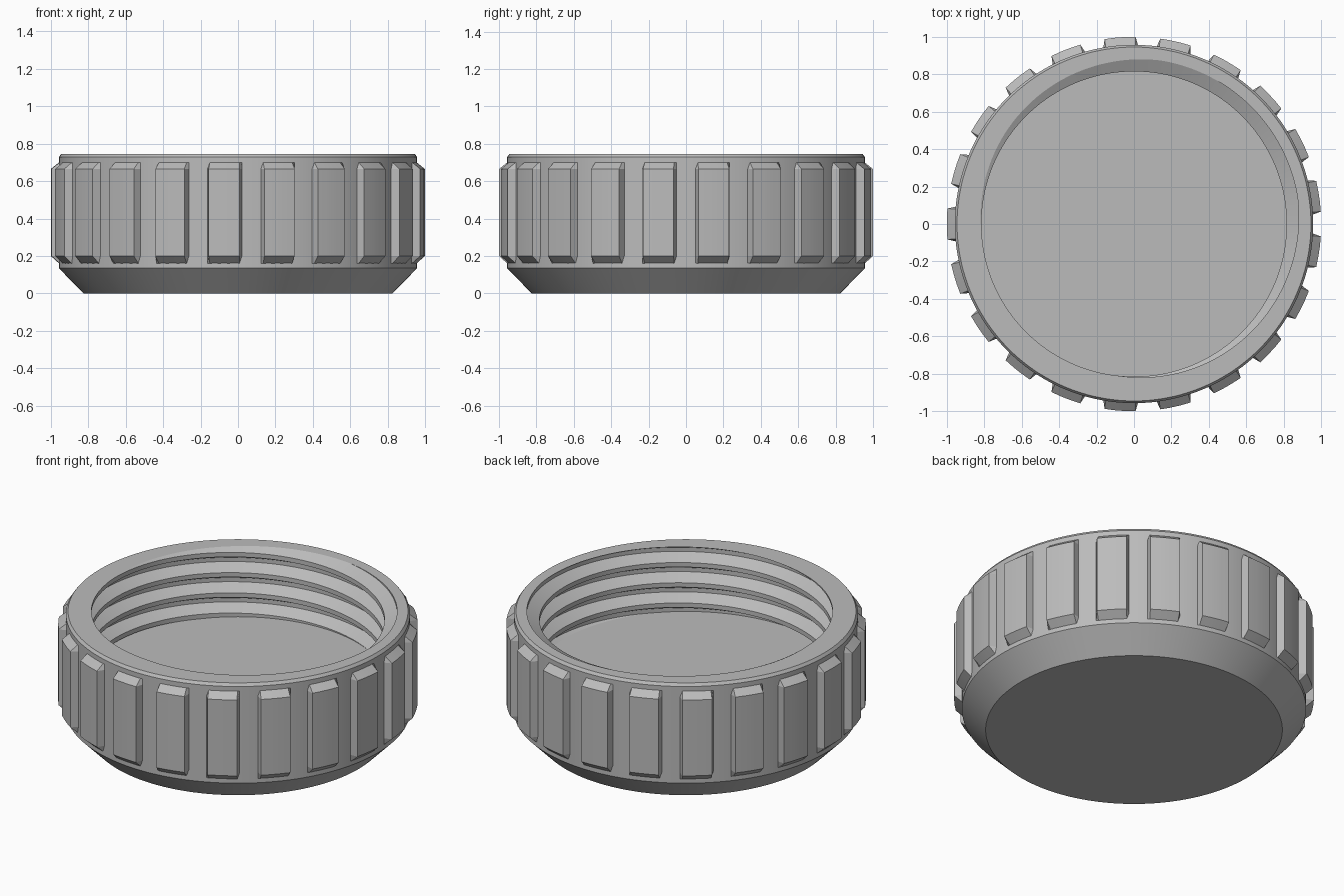
import bpy, bmesh, math

if "Cube" in bpy.data.objects:
    bpy.data.objects.remove(bpy.data.objects["Cube"], do_unlink=True)

SEGMENTS = 144
TOP, FLOOR = 0.745, 0.33
PITCH, BORE, ROOT = 0.124, 0.815, 0.885
RIBS = 21

grey = bpy.data.materials.new("plain_grey")
grey.use_nodes = True
colour = (0.5, 0.5, 0.5, 1)
grey.diffuse_color = colour
grey.node_tree.nodes["Principled BSDF"].inputs["Base Color"].default_value = colour


def finish(name, bm, angle):
    bmesh.ops.remove_doubles(bm, verts=bm.verts, dist=0.0001)
    bmesh.ops.recalc_face_normals(bm, faces=bm.faces)
    mesh = bpy.data.meshes.new(name)
    bm.to_mesh(mesh)
    bm.free()
    mesh.materials.append(grey)
    obj = bpy.data.objects.new(name, mesh)
    bpy.context.collection.objects.link(obj)
    bpy.ops.object.select_all(action='DESELECT')
    obj.select_set(True)
    bpy.context.view_layer.objects.active = obj
    bpy.ops.object.shade_smooth_by_angle(angle=math.radians(angle))
    return obj


def loft(bm, columns):
    rows = [[bm.verts.new(p) for p in col] for col in columns]
    for a, b in zip(rows, rows[1:]):
        for k in range(len(a) - 1):
            bm.faces.new((a[k], b[k], b[k + 1], a[k + 1]))


def polar(r, angle, z):
    return (r * math.cos(angle), r * math.sin(angle), z)


# Groove section over one pitch: land, flank, root, flank
FLAT, REACH = 0.1, 0.39


def thread_radius(z, angle):
    phase = (z - TOP) / PITCH - (angle - math.pi / 4) / math.tau
    d = abs((phase + 0.5) % 1 - 0.5)
    t = min(max((REACH - d) / (REACH - FLAT), 0), 1)
    return BORE + (ROOT - BORE) * t


# Cap shell: outer profile, rim, right-hand threaded bore and floor
outer = [(0, 0), (0.825, 0), (0.957, 0.135), (0.957, 0.728), (0.945, TOP)]
columns = []
for i in range(SEGMENTS + 1):
    angle = math.tau * i / SEGMENTS
    col = [polar(r, angle, z) for r, z in outer]
    for turn in range(2, -7, -1):
        for offset in (REACH, FLAT, -FLAT, -REACH):
            z = TOP + PITCH * (turn + offset + (angle - math.pi / 4) / math.tau)
            z = min(max(z, FLOOR), TOP)
            col.append(polar(thread_radius(z, angle), angle, z))
    col.append((0, 0, FLOOR))
    columns.append(col)
bm = bmesh.new()
loft(bm, columns)
finish("cap_shell", bm, 20)

# Grip ribs: chamfered pads around the outside
bm = bmesh.new()
face_half, base_half = 0.083, 0.099
across = [-base_half] + [face_half * s / 3 for s in (-3, -1, 1, 3)] + [base_half]
heights = [0.155, 0.2, 0.665, 0.705]
for n in range(RIBS):
    centre = math.pi + math.tau * n / RIBS
    pad = []
    for j, da in enumerate(across):
        edge = j in (0, len(across) - 1)
        pad.append([polar(0.95 if edge or k in (0, 3) else 1.0, centre + da, z)
                    for k, z in enumerate(heights)])
    loft(bm, pad)
ribs = finish("grip_ribs", bm, 20)
